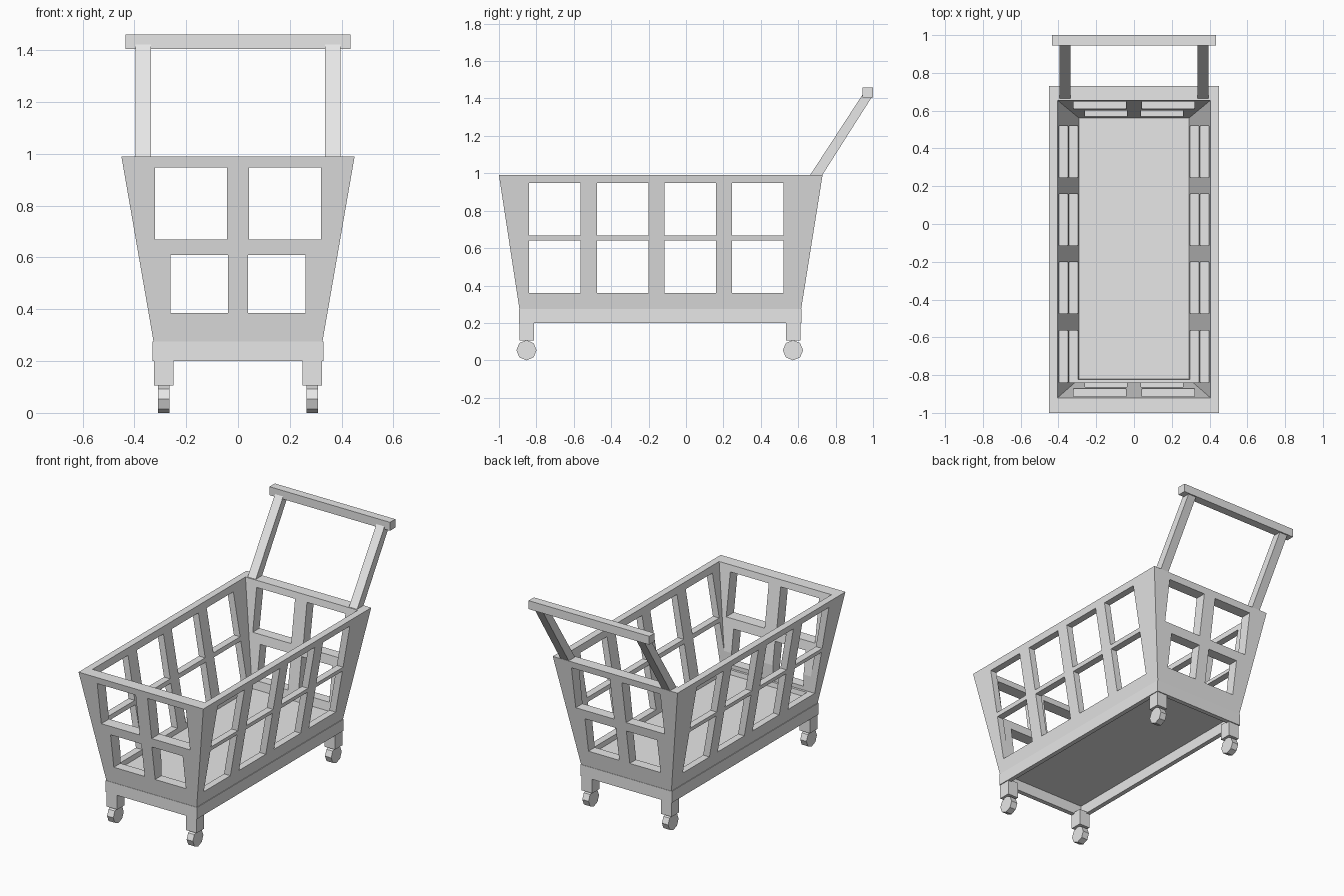
import bpy, bmesh, math
from mathutils import Matrix

if "Cube" in bpy.data.objects:
    bpy.data.objects.remove(bpy.data.objects["Cube"])

grey = bpy.data.materials.new("light grey")
grey.use_nodes = True
grey.diffuse_color = (0.8, 0.8, 0.8, 1)
grey.node_tree.nodes["Principled BSDF"].inputs["Base Color"].default_value = (0.8, 0.8, 0.8, 1)


def finish(bm, name):
    bmesh.ops.recalc_face_normals(bm, faces=bm.faces)
    mesh = bpy.data.meshes.new(name)
    bm.to_mesh(mesh)
    bm.free()
    mesh.materials.append(grey)
    obj = bpy.data.objects.new(name, mesh)
    bpy.context.collection.objects.link(obj)
    return obj


def add_box(bm, x, y, z):
    size = [b - a for a, b in (x, y, z)]
    mid = [(a + b) / 2 for a, b in (x, y, z)]
    bmesh.ops.create_cube(bm, size=1, matrix=Matrix.Translation(mid) @ Matrix.Diagonal((*size, 1)))


def box(name, x, y, z):
    bm = bmesh.new()
    add_box(bm, x, y, z)
    return finish(bm, name)


def ring(bm, half_x, y0, y1, z):
    return [bm.verts.new((x, y, z)) for x, y in
            ((-half_x, y0), (half_x, y0), (half_x, y1), (-half_x, y1))]


def bridge(bm, a, b):
    for i in range(len(a)):
        j = (i + 1) % len(a)
        bm.faces.new((a[i], a[j], b[j], b[i]))


def cut(target, cutter):
    cutter.hide_render = True
    mod = target.modifiers.new("windows", 'BOOLEAN')
    mod.operation = 'DIFFERENCE'
    mod.solver = 'EXACT'
    mod.object = cutter
    bpy.context.view_layer.objects.active = target
    bpy.ops.object.modifier_apply(modifier=mod.name)
    bpy.data.objects.remove(cutter)


# Basket: tapered open shell with a thick floor
bm = bmesh.new()
rings = [ring(bm, 0.325, -0.89, 0.615, 0.27),
         ring(bm, 0.45, -1.0, 0.73, 0.99),
         ring(bm, 0.405, -0.92, 0.655, 0.99),
         ring(bm, 0.29, -0.82, 0.56, 0.33)]
for a, b in zip(rings, rings[1:]):
    bridge(bm, a, b)
bm.faces.new(rings[0])
bm.faces.new(rings[-1])
basket = finish(bm, "basket")

# Window openings through the long sides
bm = bmesh.new()
for y in (-0.84, -0.475, -0.115, 0.245):
    for z in (0.36, 0.667):
        add_box(bm, (-1, 1), (y, y + 0.275), (z, z + 0.28))
cut(basket, finish(bm, "side_cutter"))

# Window openings through the front and back
bm = bmesh.new()
for s in (-1, 1):
    add_box(bm, sorted((s * 0.038, s * 0.26)), (-2, 2), (0.385, 0.61))
    add_box(bm, sorted((s * 0.043, s * 0.32)), (-2, 2), (0.67, 0.947))
cut(basket, finish(bm, "end_cutter"))

# Base frame, open underneath
bm = bmesh.new()
profile = [ring(bm, 0.33, -0.893, 0.618, 0.20),
           ring(bm, 0.33, -0.893, 0.618, 0.275),
           ring(bm, 0.30, -0.863, 0.588, 0.275),
           ring(bm, 0.30, -0.863, 0.588, 0.20)]
for a, b in zip(profile, profile[1:] + profile[:1]):
    bridge(bm, a, b)
finish(bm, "base_frame")

# Legs and eight-sided wheels
for side, s in (("left", 1), ("right", -1)):
    for end, y0, wheel_y in (("front", -0.89, -0.853), ("back", 0.535, 0.572)):
        box(f"{end}_{side}_leg", sorted((s * 0.248, s * 0.325)), (y0, y0 + 0.077), (0.105, 0.21))
        bm = bmesh.new()
        bmesh.ops.create_cone(
            bm, cap_ends=True, segments=8, radius1=0.054, radius2=0.054, depth=0.045,
            matrix=Matrix.Translation((s * 0.287, wheel_y, 0.054)) @ Matrix.Rotation(math.pi / 2, 4, 'Y'))
        finish(bm, f"{end}_{side}_wheel")

    # Slanted handle post
    bm = bmesh.new()
    outline = ((0.66, 0.985), (0.725, 0.985), (0.995, 1.41), (0.95, 1.43))
    inner, outer = [[bm.verts.new((s * x, y, z)) for y, z in outline] for x in (0.336, 0.395)]
    bridge(bm, inner, outer)
    bm.faces.new(inner)
    bm.faces.new(outer)
    finish(bm, f"{side}_handle_post")

# Handle grip
box("handle_bar", (-0.435, 0.435), (0.945, 1.0), (1.405, 1.46))
